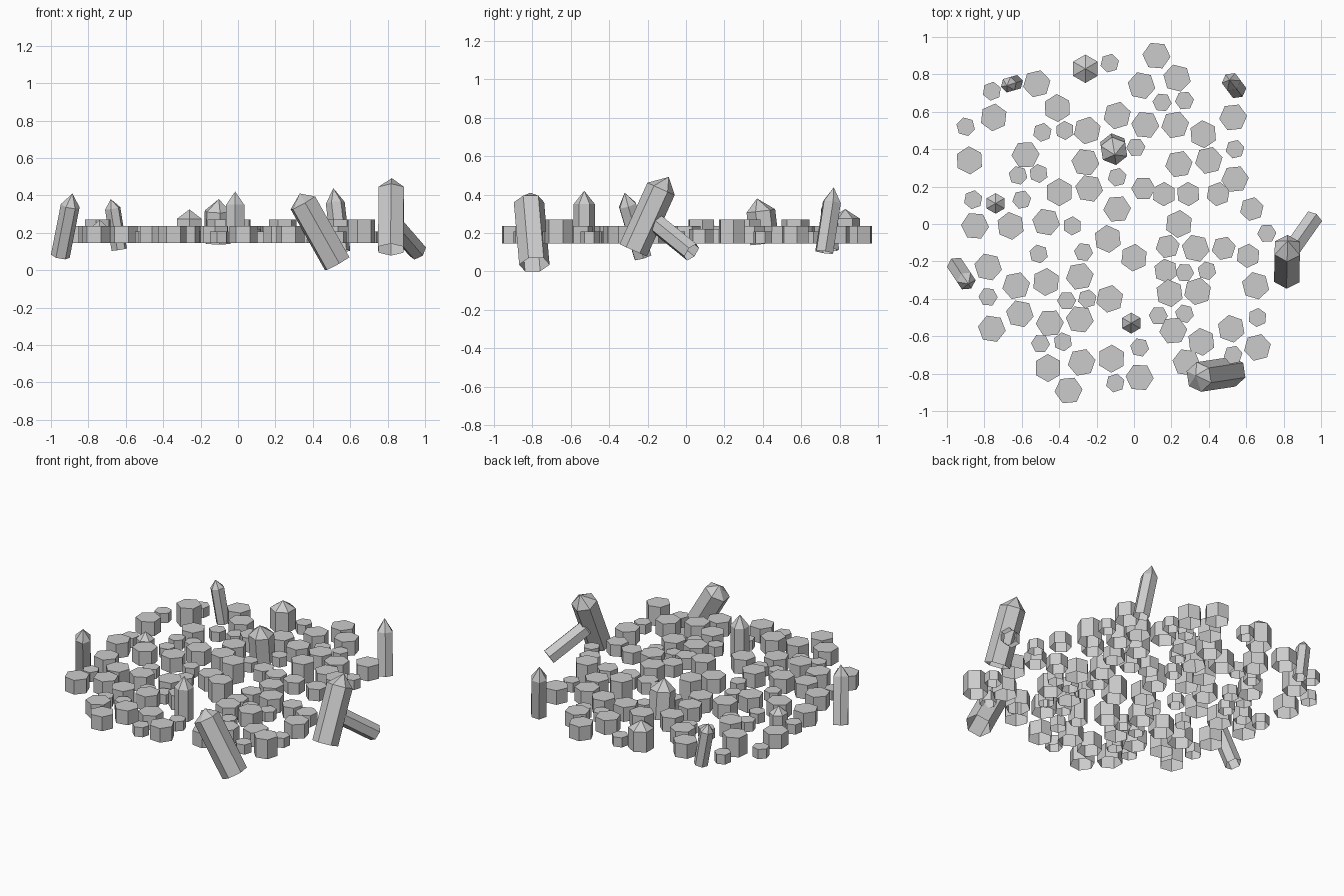
import bpy, bmesh, math, random
from mathutils import Vector

random.seed(4)
BASE = 0.145


def hex_shape(name, base, shoulder, radius, tip=None, roll=0.0):
    """Open-bottomed hexagonal prism from base to shoulder, flat or pointed on top."""
    base, shoulder = Vector(base), Vector(shoulder)
    quat = (shoulder - base).to_track_quat('Z', 'Y')
    bm = bmesh.new()
    rings = []
    for centre in (base, shoulder):
        ring = []
        for i in range(6):
            a = roll + i * math.pi / 3
            offset = Vector((radius * math.cos(a), radius * math.sin(a), 0))
            ring.append(bm.verts.new(centre + quat @ offset))
        rings.append(ring)
    low, high = rings
    apex = bm.verts.new(tip) if tip else None
    for i in range(6):
        j = (i + 1) % 6
        bm.faces.new((low[i], low[j], high[j], high[i]))
        if apex:
            bm.faces.new((high[i], high[j], apex))
    if not apex:
        bm.faces.new(high)
    mesh = bpy.data.meshes.new(name)
    bm.to_mesh(mesh)
    bm.free()
    bpy.context.collection.objects.link(bpy.data.objects.new(name, mesh))


def columns(name, points, radius, top):
    for x, y in points:
        hex_shape(name, (x, y, BASE), (x, y, top), radius,
                  roll=random.uniform(0, math.pi / 3))


# Tall wide columns
columns("tall_column", [
    (.66, -.66), (.54, .24), (-.75, .57), (.24, .32), (-.09, .08), (0, -.18)],
    0.074, 0.27)

# Low wide columns
columns("low_column", [
    (.12, .90), (.04, .74), (.23, .78), (-.52, .75), (-.41, .62), (-.09, .58),
    (.22, .53), (.53, .57), (.40, .34), (-.85, -.01), (-.47, .01), (.33, -.13),
    (-.78, -.23), (-.63, -.33), (-.13, -.40), (.19, -.37), (.65, -.33),
    (-.76, -.56), (-.29, -.51), (.21, -.57), (.36, -.63), (.52, -.56),
    (-.46, -.77), (-.28, -.74), (-.12, -.72), (-.35, -.89), (.03, -.82),
    (.28, -.74), (-.88, .34), (-.25, .50), (.06, .53), (.37, .48), (-.26, .33),
    (-.24, .19), (-.40, .17), (.24, .0), (-.14, -.08), (-.47, -.31),
    (-.29, -.28), (.34, -.36), (-.61, -.48), (-.45, -.53), (-.58, .37),
    (-.66, -.01)], 0.075, 0.237)

# Medium columns
columns("medium_column", [
    (.63, .08), (.29, .16), (.16, .16), (.45, .16), (.05, .19), (.48, -.13),
    (.61, -.17), (.18, -.12), (.17, -.25)], 0.065, 0.22)

# Small columns
columns("small_column", [
    (-.13, .86), (-.76, .71), (-.90, .52), (-.49, .49), (-.37, .50), (.15, .65),
    (.27, .66), (.01, .41), (.54, .40), (-.62, .26), (-.51, .27), (-.09, .25),
    (-.86, .13), (-.60, .13), (-.33, -.01), (.71, -.05), (-.51, -.16),
    (-.27, -.15), (.27, -.26), (.39, -.25), (-.78, -.39), (-.36, -.41),
    (-.25, -.40), (.13, -.49), (.27, -.48), (.66, -.50), (-.50, -.64),
    (-.38, -.63), (.03, -.66), (-.10, -.85), (.53, -.70)], 0.051, 0.207)

# Pointed crystals: base centre, shoulder centre, tip, radius, roll
FLAT = math.pi / 6
crystals = {
    "front_leaning_crystal": ((.53, -.79, .035), (.347, -.818, .36), (.33, -.81, .41), .08, 0),
    "right_large_crystal": ((.817, -.275, .11), (.82, -.13, .43), (.822, -.09, .492), .078, FLAT),
    "right_side_crystal": ((.96, .03, .1), (.83, -.155, .25), (.80, -.19, .28), .052, FLAT),
    "left_crystal": ((-.95, -.225, .075), (-.897, -.305, .345), (-.885, -.32, .41), .051, FLAT),
    "back_left_crystal": ((-.635, .755, .11), (-.67, .745, .33), (-.68, .74, .38), .043, FLAT),
    "back_right_crystal": ((.55, .72, .1), (.52, .76, .36), (.51, .77, .438), .051, FLAT),
    "back_short_crystal": ((-.26, .83, BASE), (-.26, .83, .275), (-.26, .83, .325), .076, FLAT),
    "centre_crystal": ((-.11, .41, BASE), (-.107, .39, .315), (-.103, .37, .38), .076, FLAT),
    "left_short_crystal": ((-.74, .11, BASE), (-.74, .11, .225), (-.74, .11, .27), .055, FLAT),
    "front_upright_crystal": ((-.015, -.53, BASE), (-.015, -.53, .35), (-.015, -.53, .42), .056, FLAT),
}
for name, (base, shoulder, tip, radius, roll) in crystals.items():
    hex_shape(name, base, shoulder, radius, tip, roll)
